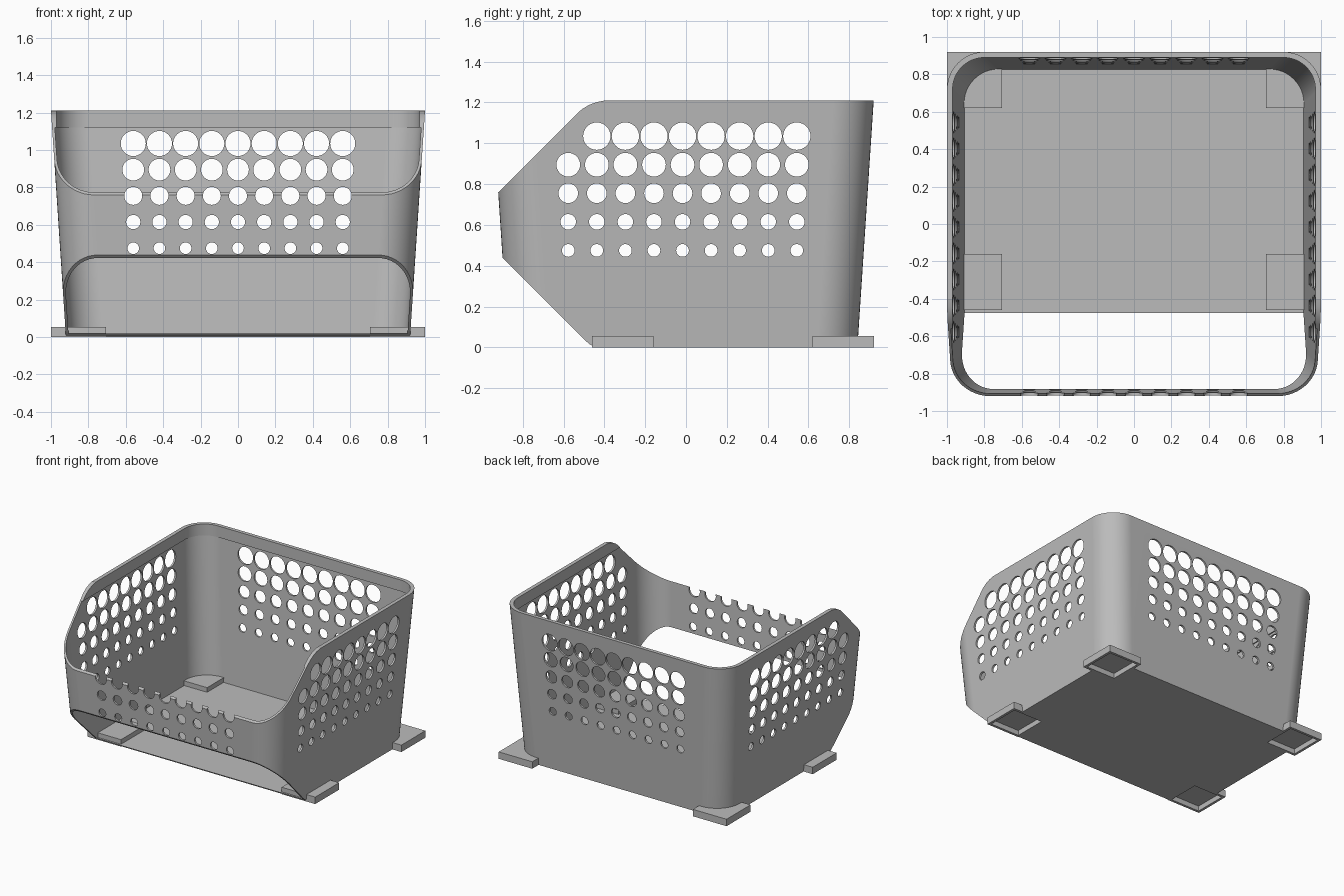
import bpy, bmesh, math
from mathutils import Matrix, Vector

cube = bpy.data.objects.get("Cube")
if cube:
    bpy.data.objects.remove(cube, do_unlink=True)

HEIGHT, TAPER, WALL, RADIUS = 1.21, 0.066, 0.015, 0.2

grey = bpy.data.materials.new("plain_grey")
grey.use_nodes = True
colour = (0.5, 0.5, 0.5, 1)
grey.diffuse_color = colour
grey.node_tree.nodes["Principled BSDF"].inputs["Base Color"].default_value = colour


def make_object(name, bm):
    bmesh.ops.recalc_face_normals(bm, faces=bm.faces)
    mesh = bpy.data.meshes.new(name)
    bm.to_mesh(mesh)
    bm.free()
    mesh.materials.append(grey)
    ob = bpy.data.objects.new(name, mesh)
    bpy.context.collection.objects.link(ob)
    return ob


def combine(target, tool, operation):
    """Apply a boolean and remove the tool."""
    mod = target.modifiers.new(operation, 'BOOLEAN')
    mod.operation, mod.object, mod.solver = operation, tool, 'EXACT'
    graph = bpy.context.evaluated_depsgraph_get()
    mesh = bpy.data.meshes.new_from_object(target.evaluated_get(graph))
    target.modifiers.clear()
    target.data = mesh
    bpy.data.objects.remove(tool, do_unlink=True)


def rounded_ring(bm, z, half_x, y0, y1, r, steps=12):
    corners = [(half_x - r, y1 - r), (r - half_x, y1 - r),
               (r - half_x, y0 + r), (half_x - r, y0 + r)]
    ring = []
    for quarter, (cx, cy) in enumerate(corners):
        for i in range(steps + 1):
            a = (quarter + i / steps) * math.pi / 2
            ring.append(bm.verts.new((cx + r * math.cos(a), cy + r * math.sin(a), z)))
    return ring


def loft(name, levels):
    bm = bmesh.new()
    rings = [rounded_ring(bm, *level) for level in levels]
    for low, high in zip(rings, rings[1:]):
        for i in range(len(low)):
            j = (i + 1) % len(low)
            bm.faces.new((low[i], low[j], high[j], high[i]))
    bm.faces.new(rings[0])
    bm.faces.new(rings[-1])
    return make_object(name, bm)


def wall_level(z, inset=0.0):
    grow = z * TAPER - inset
    return (z, 0.92 + grow, -0.87 - grow, 0.84 + grow, RADIUS - inset)


def box(bm, x0, x1, y0, y1, z0, z1):
    size = Vector((x1 - x0, y1 - y0, z1 - z0))
    centre = Vector((x0 + x1, y0 + y1, z0 + z1)) / 2
    bmesh.ops.create_cube(bm, size=1, matrix=Matrix.Translation(centre) @ Matrix.Diagonal(size).to_4x4())


def feet_boxes(name, inset, z0, z1):
    bm = bmesh.new()
    for y0, y1 in ((-0.46, -0.16), (0.62, 0.92)):
        for x0, x1 in ((0.705, 1.0), (-1.0, -0.705)):
            box(bm, x0 + inset, x1 - inset, y0 + inset, y1 - inset, z0, z1)
    return make_object(name, bm)


def hole_cutters(name, along_x):
    bm = bmesh.new()
    for row, radius in enumerate((0.067, 0.058, 0.048, 0.038, 0.031)):
        z = 1.035 - 0.14 * row
        for column in range(-4, 5):
            if along_x:
                # the top side row stops short of the sloping edge
                if row == 0 and column == -4:
                    continue
                place = Matrix.Translation((0, column * 0.14 - 0.017, z)) @ Matrix.Rotation(math.pi / 2, 4, 'Y')
            else:
                place = Matrix.Translation((column * 0.14, 0, z)) @ Matrix.Rotation(math.pi / 2, 4, 'X')
            bmesh.ops.create_cone(bm, cap_ends=True, segments=32, radius1=radius,
                                  radius2=radius, depth=2.6, matrix=place)
    return make_object(name, bm)


# Tapered body, hollowed out with a thicker lip at the rim
bin_body = loft("storage_bin", [wall_level(0), wall_level(HEIGHT)])
lip_z = 1.12
cavity = loft("cavity", [wall_level(0.018, WALL), wall_level(lip_z, WALL),
                         (lip_z, 0.97, -0.92, 0.89, 0.17), (1.3, 0.97, -0.92, 0.89, 0.17)])
combine(bin_body, cavity, 'DIFFERENCE')

# Side profile: sloping front edges above and below the front band
profile = [(1.3, -0.1), (-0.455, -0.1), (-0.455, 0.005), (-0.475, 0.017), (-0.5, 0.04),
           (-1.07, 0.61), (-0.54, 1.14), (-0.51, 1.167), (-0.475, 1.188),
           (-0.44, 1.201), (-0.4, 1.2095), (-0.4, 1.3), (1.3, 1.3)]
bm = bmesh.new()
face = bm.faces.new([bm.verts.new((-1.3, y, z)) for y, z in profile])
side = bmesh.ops.extrude_face_region(bm, geom=[face])
bmesh.ops.translate(bm, vec=(2.6, 0, 0),
                    verts=[v for v in side["geom"] if isinstance(v, bmesh.types.BMVert)])
combine(bin_body, make_object("side_profile", bm), 'INTERSECT')

# Rows of round holes through all four walls
combine(bin_body, hole_cutters("side_holes", True), 'DIFFERENCE')
combine(bin_body, hole_cutters("front_and_back_holes", False), 'DIFFERENCE')

# Square corner feet, hollow underneath
combine(bin_body, feet_boxes("feet", 0, 0, 0.055), 'UNION')
combine(bin_body, feet_boxes("foot_recesses", 0.02, -0.1, 0.04), 'DIFFERENCE')

# Smooth rounded corners with crisp edges
bpy.ops.object.select_all(action='DESELECT')
bin_body.select_set(True)
bpy.context.view_layer.objects.active = bin_body
bpy.ops.object.shade_smooth_by_angle(angle=math.radians(30))
weighted = bin_body.modifiers.new("clean_shading", 'WEIGHTED_NORMAL')
weighted.keep_sharp = True
